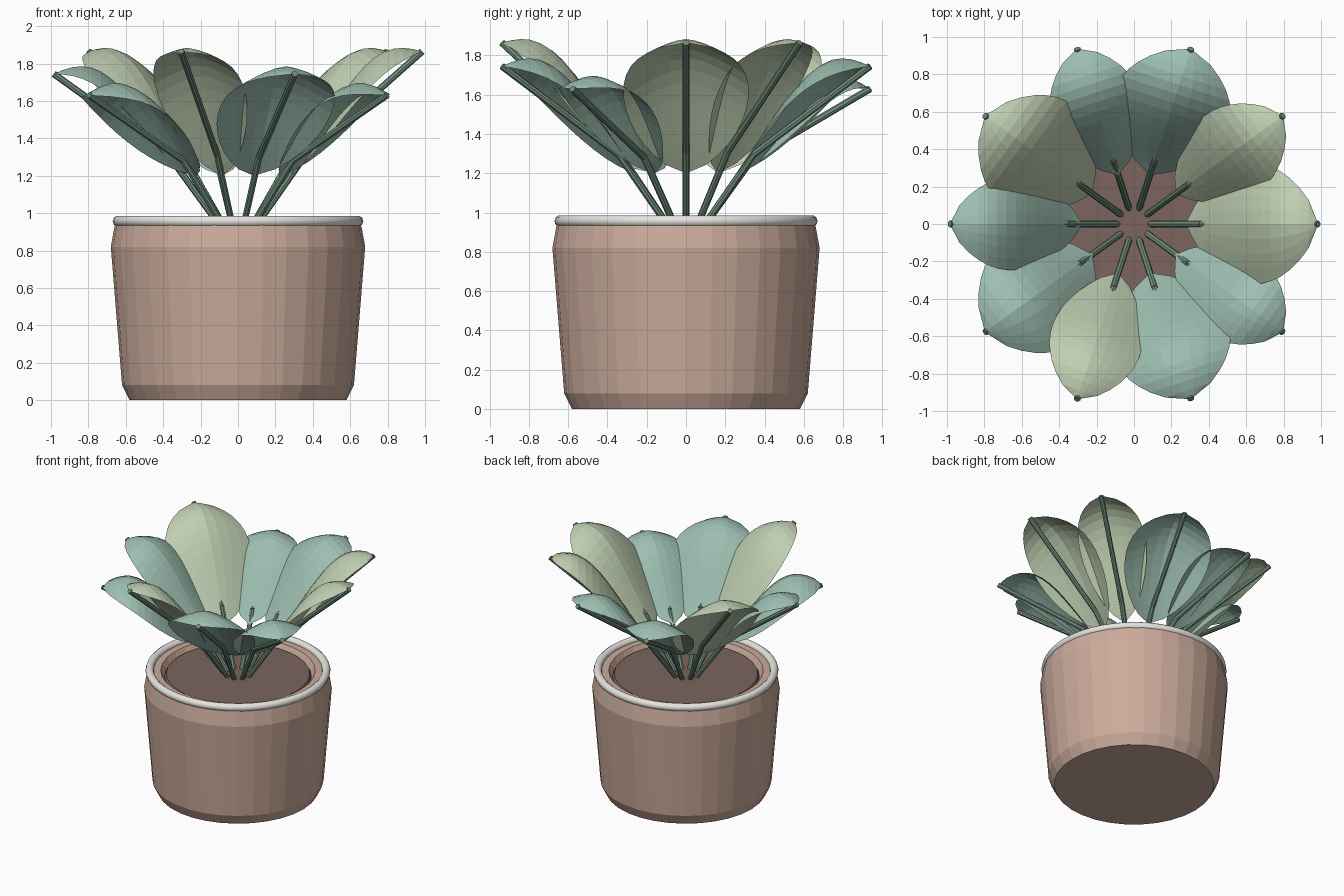
import bpy, bmesh, math
from mathutils import Vector, Matrix

if "Cube" in bpy.data.objects:
    bpy.data.objects.remove(bpy.data.objects["Cube"])


def material(name, rgb):
    m = bpy.data.materials.new(name)
    m.diffuse_color = (*rgb, 1)
    m.use_nodes = True
    m.node_tree.nodes["Principled BSDF"].inputs["Base Color"].default_value = m.diffuse_color
    return m


CLAY = material("clay", (0.60, 0.41, 0.33))
GLAZE = material("pale_glaze", (0.80, 0.78, 0.74))
SOIL = material("soil", (0.20, 0.13, 0.11))
TEAL = material("teal_leaf", (0.34, 0.52, 0.44))
LIGHT = material("light_leaf", (0.52, 0.62, 0.44))
STEM = material("stem_green", (0.17, 0.28, 0.21))


def make(name, verts, faces, mat):
    me = bpy.data.meshes.new(name)
    me.from_pydata(verts, [], faces)
    me.materials.append(mat)
    ob = bpy.data.objects.new(name, me)
    bpy.context.collection.objects.link(ob)
    return ob


def lathe(name, profile, mat, n=32, closed=False):
    """Spin an (r, z) profile; open profiles get a disc at the first point."""
    verts = [(r * math.cos(2 * math.pi * i / n), r * math.sin(2 * math.pi * i / n), z)
             for r, z in profile for i in range(n)]
    rows = len(profile)
    faces = []
    for j in range(rows if closed else rows - 1):
        a, b = j * n, (j + 1) % rows * n
        faces += [(a + i, a + (i + 1) % n, b + (i + 1) % n, b + i) for i in range(n)]
    if not closed:
        faces.append(tuple(reversed(range(n))))
    return make(name, verts, faces, mat)


# Pot with chamfered foot and inner lip
lathe("pot", [(0.58, 0), (0.62, 0.08), (0.68, 0.82), (0.66, 0.93), (0.65, 0.955),
              (0.56, 0.955), (0.53, 0.90)], CLAY)

# Rounded pale rim
rim = lathe("pot_rim", [(0.64 + 0.03 * math.cos(a * math.pi / 5),
                         0.957 + 0.03 * math.sin(a * math.pi / 5)) for a in range(10)],
            GLAZE, n=48, closed=True)
for p in rim.data.polygons:
    p.use_smooth = True

# Soil disc
soil = lathe("soil", [(0.52, 0.93), (0.54, 0.89)], SOIL)
soil.data.flip_normals()


def leaf(name, angle, tip_z, half_width, mat, rows=14, cols=8):
    """Arched sheet that droops to both sides of its centre line."""
    rot = Matrix.Rotation(angle, 4, 'Z')
    verts, faces = [], []
    for j in range(rows + 1):
        t = j / rows
        r = 0.275 + 0.71 * t
        z = 1.20 + (tip_z - 1.20) * t + 0.21 * math.sin(math.pi * t ** 1.3)
        w = half_width * max(0.0, math.sin(math.pi * min(t ** 1.1, 1))) ** 0.65
        for i in range(cols + 1):
            y = w * (2 * i / cols - 1)
            verts.append(rot @ Vector((r, y, z - 0.8 * abs(y) ** 1.5)))
    for j in range(rows):
        for i in range(cols):
            a = j * (cols + 1) + i
            faces.append((a, a + cols + 1, a + cols + 2, a + 1))
    ob = make(name, verts, faces, mat)
    bm = bmesh.new()
    bm.from_mesh(ob.data)
    bmesh.ops.remove_doubles(bm, verts=bm.verts, dist=0.0005)
    bmesh.ops.recalc_face_normals(bm, faces=bm.faces)
    bm.to_mesh(ob.data)
    bm.free()


def rod(name, p, q, radius, mat):
    d = q - p
    bpy.ops.mesh.primitive_cylinder_add(vertices=8, radius=radius, depth=d.length,
                                        location=(p + q) / 2)
    ob = bpy.context.object
    ob.name = name
    ob.rotation_euler = d.to_track_quat('Z', 'Y').to_euler()
    ob.data.materials.append(mat)


# Ten leaves in three repeating heights, alternating narrow and wide
for k in range(1, 11):
    ang = math.radians(36 * k)
    rot = Matrix.Rotation(ang, 4, 'Z')
    tip_z = (1.63, 1.865, 1.745)[k % 3]
    bend_z = (1.28, 1.31, 1.295)[k % 3]
    leaf(f"leaf_{k}", ang, tip_z, 0.32 if k % 2 == 0 else 0.248,
         LIGHT if k % 3 == 1 else TEAL)
    bend = rot @ Vector((0.36, 0, bend_z))
    rod(f"stem_{k}", rot @ Vector((0.08, 0, 0.91)), bend, 0.018, STEM)
    rod(f"midrib_{k}", bend, rot @ Vector((0.985, 0, tip_z)), 0.018, STEM)
